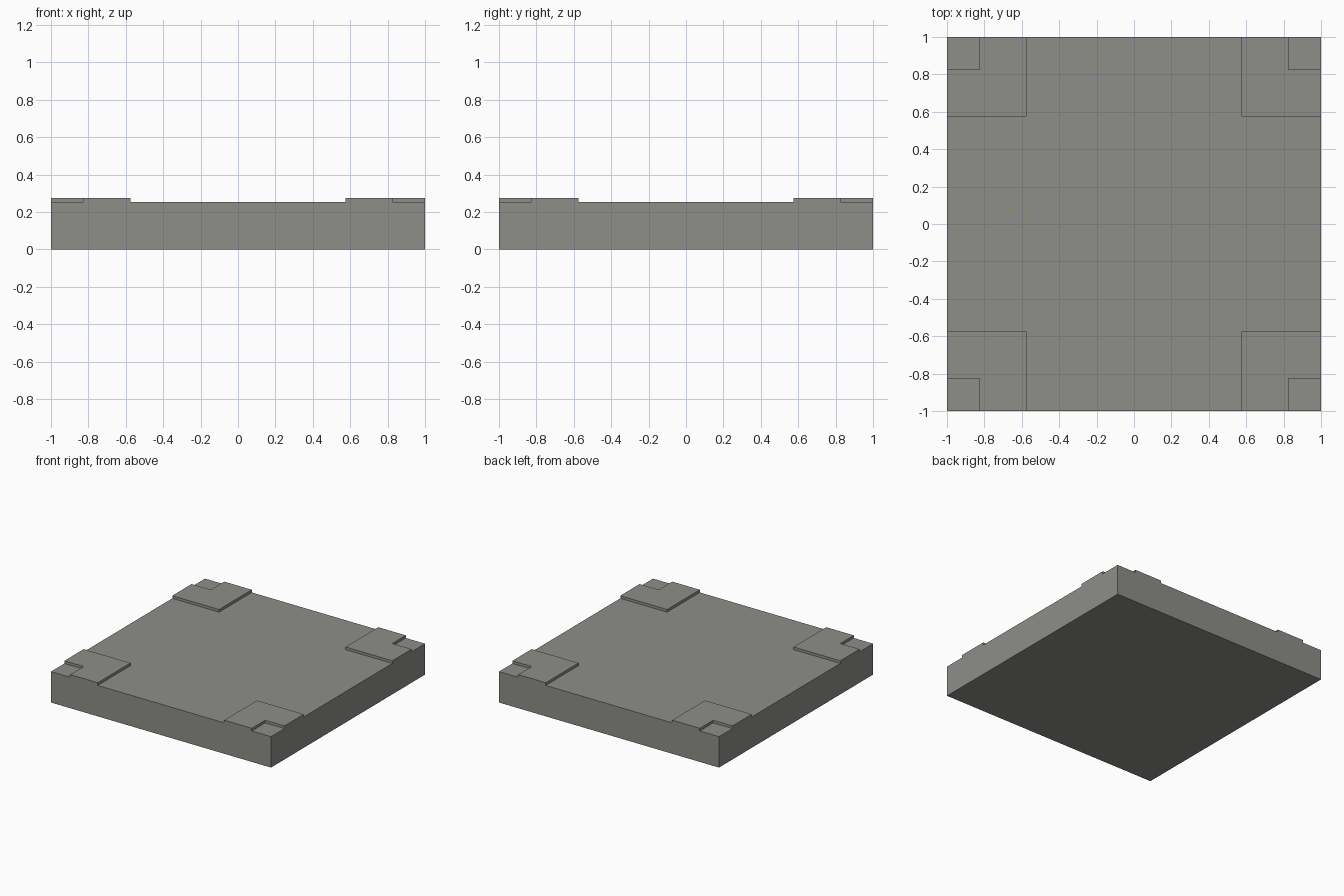
import bpy, bmesh, math

if "Cube" in bpy.data.objects:
    bpy.data.objects.remove(bpy.data.objects["Cube"])

SLAB_TOP, PAD_RISE = 0.254, 0.022
PAD_IN, NOTCH_IN = 0.575, 0.825


def material(name, rgb):
    m = bpy.data.materials.new(name)
    m.diffuse_color = (*rgb, 1)
    m.use_nodes = True
    m.node_tree.nodes["Principled BSDF"].inputs["Base Color"].default_value = m.diffuse_color
    return m


def add_object(name, bm, mat):
    mesh = bpy.data.meshes.new(name)
    bm.to_mesh(mesh)
    bm.free()
    mesh.materials.append(mat)
    obj = bpy.data.objects.new(name, mesh)
    bpy.context.collection.objects.link(obj)
    return obj


stone = material("grey stone", (0.27, 0.27, 0.25))
moss = material("moss green", (0.25, 0.35, 0.03))

# Floor slab: a box cut along the pad and notch lines
bm = bmesh.new()
bmesh.ops.create_cube(bm, size=2)
for v in bm.verts:
    v.co.z = SLAB_TOP if v.co.z > 0 else 0
for axis in ((1, 0, 0), (0, 1, 0)):
    for d in (-NOTCH_IN, -PAD_IN, PAD_IN, NOTCH_IN):
        bmesh.ops.bisect_plane(bm, geom=bm.verts[:] + bm.edges[:] + bm.faces[:],
                               plane_co=[a * d for a in axis], plane_no=axis)

# Raised L-shaped corner pads, leaving the outermost squares low
pads = []
for f in bm.faces:
    c = f.calc_center_median()
    x, y = abs(c.x), abs(c.y)
    if f.normal.z > 0.9 and min(x, y) > PAD_IN and not min(x, y) > NOTCH_IN:
        pads.append(f)
ext = bmesh.ops.extrude_face_region(bm, geom=pads)["geom"]
bmesh.ops.translate(bm, vec=(0, 0, PAD_RISE),
                    verts=[g for g in ext if isinstance(g, bmesh.types.BMVert)])
bmesh.ops.dissolve_limit(bm, angle_limit=math.radians(1), verts=bm.verts[:], edges=bm.edges[:])
bmesh.ops.recalc_face_normals(bm, faces=bm.faces[:])
add_object("floor_slab", bm, stone)

# Tiny moss flecks barely showing through the top
bm = bmesh.new()
for x, y in ((-0.20, 0.86), (-0.18, 0.85), (-0.66, 0.08), (-0.58, 0.03), (-0.575, -0.03)):
    tri = [bm.verts.new((x + dx, y + dy, SLAB_TOP + 0.001))
           for dx, dy in ((-0.01, -0.003), (0.01, -0.003), (0.0, 0.006))]
    bm.faces.new(tri)
add_object("moss_flecks", bm, moss)
